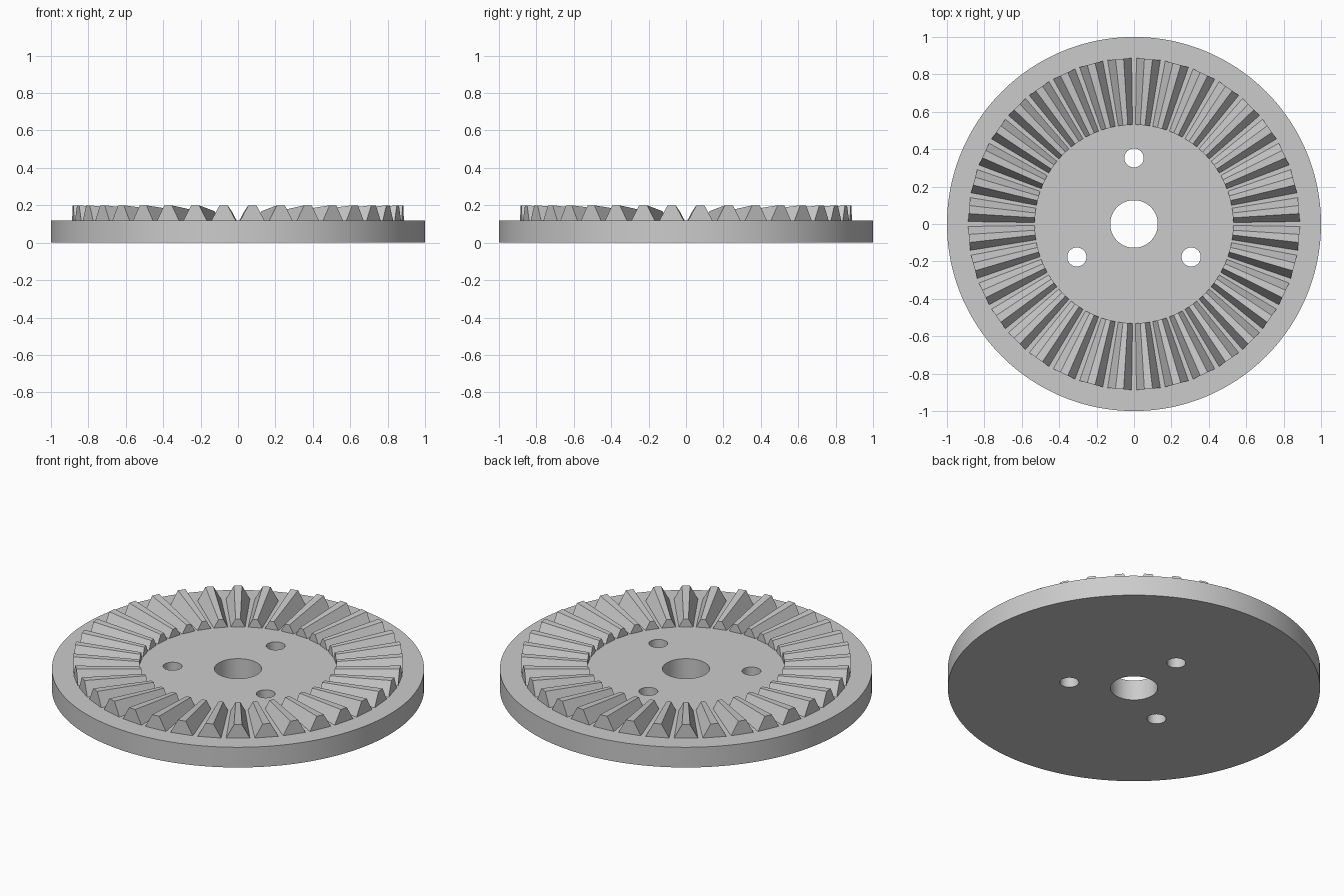
import bpy, bmesh, math
from mathutils import Matrix

if "Cube" in bpy.data.objects:
    bpy.data.objects.remove(bpy.data.objects["Cube"], do_unlink=True)

DISC_TOP, TOOTH_TOP = 0.12, 0.20
INNER_R, OUTER_R, TEETH = 0.53, 0.885, 36

# Single metal colour
grey = bpy.data.materials.new("plain grey")
grey.use_nodes = True
COLOUR = (0.6, 0.6, 0.6, 1)
grey.diffuse_color = COLOUR
grey.node_tree.nodes["Principled BSDF"].inputs["Base Color"].default_value = COLOUR


def cylinder(name, radius, z0, z1, x=0, y=0, sides=96):
    bpy.ops.mesh.primitive_cylinder_add(vertices=sides, radius=radius, depth=z1 - z0,
                                        location=(x, y, (z0 + z1) / 2))
    ob = bpy.context.object
    ob.name = name
    ob.data.materials.append(grey)
    return ob


# Disc with a centre bore and three bolt holes
disc = cylinder("gear_disc", 1.0, 0, DISC_TOP, sides=192)
cutters = [cylinder("bore_cutter", 0.127, -0.1, 0.3)]
for i in range(3):
    a = math.radians(90 + 120 * i)
    cutters.append(cylinder("bolt_hole_cutter", 0.051, -0.1, 0.3,
                            0.353 * math.cos(a), 0.353 * math.sin(a), 48))
bpy.ops.object.select_all(action='DESELECT')
disc.select_set(True)
bpy.context.view_layer.objects.active = disc
for cutter in cutters:
    cutter.hide_render = True
    mod = disc.modifiers.new("hole", 'BOOLEAN')
    mod.operation, mod.solver, mod.object = 'DIFFERENCE', 'EXACT', cutter
    bpy.ops.object.modifier_apply(modifier=mod.name)
for cutter in cutters:
    bpy.data.objects.remove(cutter, do_unlink=True)
bpy.ops.object.shade_smooth_by_angle(angle=math.radians(30))


def tooth_section(bm, r, spin):
    """Trapezoid across the tooth at radius r, scaled towards the gear centre."""
    base, tip = r * math.tan(math.radians(4.15)), r * math.tan(math.radians(1.4))
    top = DISC_TOP + (TOOTH_TOP - DISC_TOP) * r / OUTER_R
    root = DISC_TOP - 0.02
    profile = [(-base, root), (-base, DISC_TOP), (-tip, top),
               (tip, top), (base, DISC_TOP), (base, root)]
    return [bm.verts.new(spin @ Matrix.Translation((r, y, z)).translation)
            for y, z in profile]


# Ring of tapered bevel teeth, slightly sunk into the disc
bm = bmesh.new()
for i in range(TEETH):
    spin = Matrix.Rotation(math.tau * (i + 0.5) / TEETH, 3, 'Z')
    inner, outer = tooth_section(bm, INNER_R, spin), tooth_section(bm, OUTER_R, spin)
    bm.faces.new(inner)
    bm.faces.new(outer[::-1])
    for j in range(6):
        k = (j + 1) % 6
        bm.faces.new((inner[j], outer[j], outer[k], inner[k]))
bmesh.ops.recalc_face_normals(bm, faces=bm.faces)
mesh = bpy.data.meshes.new("gear_teeth")
bm.to_mesh(mesh)
bm.free()
mesh.materials.append(grey)
bpy.context.collection.objects.link(bpy.data.objects.new("gear_teeth", mesh))
